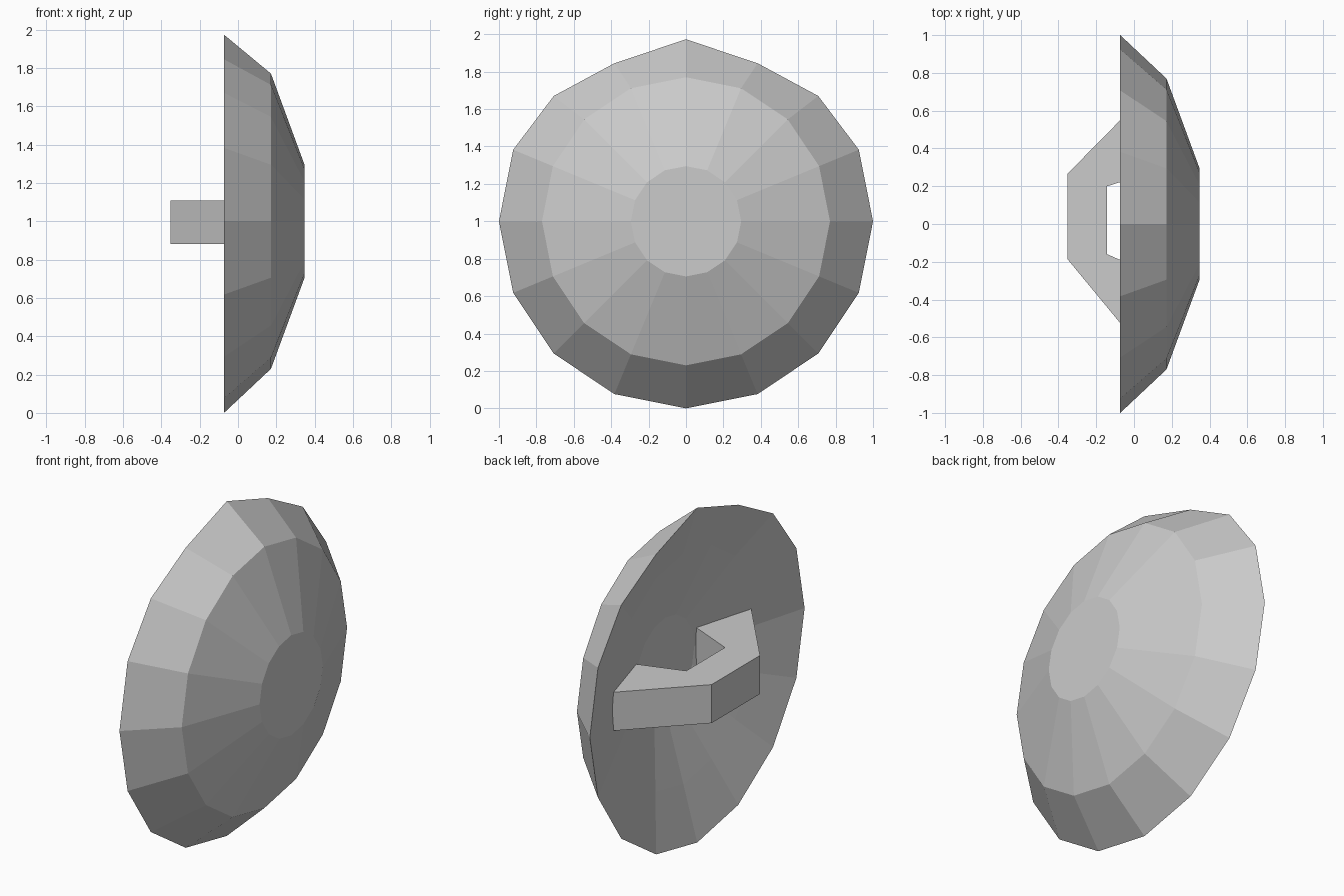
import bpy, bmesh
from math import sin, cos, pi

if "Cube" in bpy.data.objects:
    bpy.data.objects.remove(bpy.data.objects["Cube"])

N = 16
CZ = 1.0


def finish(bm, name):
    bmesh.ops.recalc_face_normals(bm, faces=bm.faces)
    me = bpy.data.meshes.new(name)
    bm.to_mesh(me)
    bm.free()
    ob = bpy.data.objects.new(name, me)
    bpy.context.collection.objects.link(ob)
    return ob


# Round shield: (x, radius) rings from front cap, over the rim, to the hollow back
profile = [(0.347, 0.295), (0.172, 0.77), (-0.073, 1.0), (0.017, 0.68), (0.135, 0.27)]
# The rim is slightly worn down at the top: height by distance from top vertex
worn = {0: 0.973, 1: 0.845, 2: 0.67}

bm = bmesh.new()
rings = []
for x, r in profile:
    ring = []
    for i in range(N):
        a = 2 * pi * i / N
        y, z = r * sin(a), r * cos(a)
        if r == 1.0:
            z = worn.get(min(i, N - i), z)
        ring.append(bm.verts.new((x, y, CZ + z)))
    rings.append(ring)
for p, q in zip(rings, rings[1:]):
    for i in range(N):
        j = (i + 1) % N
        bm.faces.new((p[i], p[j], q[j], q[i]))
bm.faces.new(rings[0])
bm.faces.new(rings[-1])
finish(bm, "shield_dome")

# Bent grip on the back: top-view outline extruded upward, ends sunk in the dome
outline = [(0.08, 0.705), (-0.353, 0.265), (-0.353, -0.185), (0.08, -0.71),
           (0.2, -0.31), (-0.142, -0.16), (-0.142, 0.2), (0.2, 0.308)]
bm = bmesh.new()
low = [bm.verts.new((x, y, 0.88)) for x, y in outline]
top = [bm.verts.new((x, y, 1.107)) for x, y in outline]
for i in range(len(outline)):
    j = (i + 1) % len(outline)
    bm.faces.new((low[i], low[j], top[j], top[i]))
bm.faces.new(low)
bm.faces.new(top)
finish(bm, "grip_handle")
